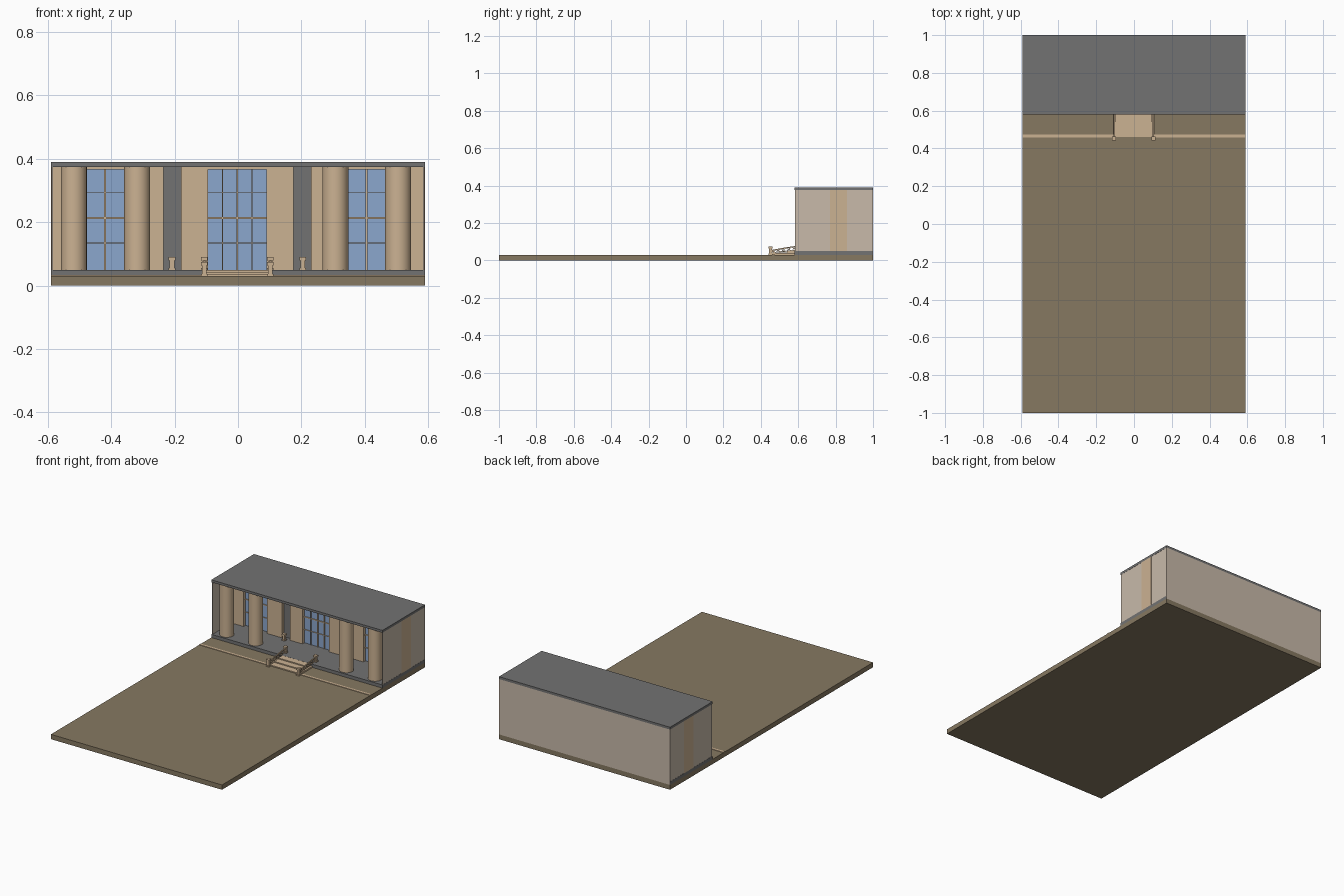
import bpy, math
from mathutils import Vector

cube = bpy.data.objects.get("Cube")
if cube:
    bpy.data.objects.remove(cube, do_unlink=True)


def material(name, r, g, b):
    m = bpy.data.materials.new(name)
    m.use_nodes = True
    m.diffuse_color = (r, g, b, 1)
    m.node_tree.nodes["Principled BSDF"].inputs["Base Color"].default_value = (r, g, b, 1)
    return m


EARTH = material("earth brown", 0.24, 0.19, 0.12)
GREY = material("slate grey", 0.17, 0.17, 0.17)
TAN = material("tan stone", 0.60, 0.445, 0.29)
PALE = material("pale plaster", 0.58, 0.49, 0.40)
BLUE = material("window blue", 0.26, 0.39, 0.61)


def box(name, x, y, z, mat):
    """Box from (min, max) pairs on each axis."""
    spans = (x, y, z)
    bpy.ops.mesh.primitive_cube_add(size=1, location=[(a + b) / 2 for a, b in spans])
    ob = bpy.context.object
    ob.scale = [b - a for a, b in spans]
    bpy.ops.object.transform_apply(location=False, rotation=False, scale=True)
    ob.name = name
    ob.data.materials.append(mat)
    return ob


def block(name, cx, cy, z, half, mat):
    return box(name, (cx - half, cx + half), (cy - half, cy + half), z, mat)


def cylinder(name, x, y, z0, z1, radius, mat):
    bpy.ops.mesh.primitive_cylinder_add(vertices=48, radius=radius, depth=z1 - z0,
                                        location=(x, y, (z0 + z1) / 2))
    ob = bpy.context.object
    ob.name = name
    ob.data.materials.append(mat)
    bpy.ops.object.shade_smooth_by_angle()


def bar(name, a, b, thick, mat):
    """Square bar running between two points."""
    a, b = Vector(a), Vector(b)
    bpy.ops.mesh.primitive_cube_add(size=1, location=(a + b) / 2)
    ob = bpy.context.object
    ob.scale = (thick, thick, (b - a).length)
    ob.rotation_euler = (b - a).to_track_quat("Z", "Y").to_euler()
    ob.name = name
    ob.data.materials.append(mat)


W = 0.59              # half width of the site
GROUND, FLOOR, EAVE = 0.03, 0.05, 0.375
FRONT, BACK = 0.58, 1.0
WALL = 0.77           # front face of the inner wall

# Ground, terrace and roof
box("ground", (-W, W), (-1, 1), (0, GROUND), EARTH)
box("terrace_floor", (-W, W), (FRONT, BACK - 0.002), (GROUND, FLOOR), GREY)
box("roof", (-W, W), (FRONT, BACK), (EAVE, 0.39), GREY)

# Thin outer walls
for side, name in ((-1, "right"), (1, "left")):
    box(name + "_side_wall", sorted((side * (W - 0.006), side * (W - 0.001))),
        (FRONT + 0.003, BACK - 0.003), (FLOOR, EAVE), PALE)
box("back_wall", (-W, W), (BACK - 0.006, BACK), (GROUND, EAVE), PALE)

# Inner wall made of piers with openings between them
piers = [(-W, -0.5), (-0.34, -0.235), (-0.18, -0.095),
         (0.09, 0.175), (0.23, 0.325), (0.485, W)]
for i, span in enumerate(piers):
    box(f"wall_pier_{i + 1}", span, (WALL, 0.86), (FLOOR, EAVE), TAN)


# Window with glass, lintel and glazing bars
def window(name, x0, x1, columns):
    head = EAVE - 0.008
    box(name + "_glass", (x0, x1), (WALL + 0.02, WALL + 0.028), (FLOOR, head), BLUE)
    box(name + "_lintel", (x0, x1), (WALL, 0.86), (head, EAVE), TAN)
    y = (WALL + 0.014, WALL + 0.021)
    for i in range(1, columns):
        x = x0 + (x1 - x0) * i / columns
        t = 0.003 if i * 2 == columns else 0.0015
        box(name + "_upright_bar", (x - t, x + t), y, (FLOOR, head), TAN)
    for i in range(1, 4):
        z = FLOOR + (head - FLOOR) * i / 4 + 0.005
        t = 0.0025 if i == 2 else 0.0012
        box(name + "_cross_bar", (x0, x1), y, (z - t, z + t), TAN)


window("right_window", -0.5, -0.34, 2)
window("centre_window", -0.095, 0.09, 4)
window("left_window", 0.325, 0.485, 2)

# Grey doors in the narrow openings
for name, x0, x1 in (("right_door", -0.235, -0.18), ("left_door", 0.175, 0.23)):
    box(name, (x0, x1), (WALL + 0.02, WALL + 0.035), (FLOOR, EAVE), GREY)

# Round porch columns
for i, x in enumerate((-0.518, -0.318, 0.307, 0.505)):
    cylinder(f"porch_column_{i + 1}", x, 0.63, FLOOR, EAVE, 0.041, TAN)

# Entrance steps
for i in range(3):
    box(f"entrance_step_{i + 1}", (-0.1, 0.096), (0.46 + 0.04 * i, FRONT),
        (GROUND, GROUND + 0.0065 * (i + 1)), TAN)


# Capped post with a narrow neck
def post(name, x, y, z0, h, half):
    block(name + "_base", x, y, (z0, z0 + 0.15 * h), half, TAN)
    block(name + "_shaft", x, y, (z0 + 0.15 * h, z0 + 0.75 * h), half * 0.7, TAN)
    block(name + "_cap", x, y, (z0 + 0.75 * h, z0 + h), half, TAN)


for side, x in (("right", -0.106), ("left", 0.102)):
    # Railing from the front post up to the terrace post
    y0, y1, n = 0.452, 0.62, 6
    post(side + "_front_post", x, y0, GROUND, 0.045, 0.0105)
    post(side + "_terrace_post", x, y1, FLOOR, 0.04, 0.0105)
    box(side + "_stair_curb", (x - 0.006, x + 0.006), (y0, FRONT), (GROUND, 0.039), TAN)

    def rail(t, top):
        z = 0.04 + 0.017 * t
        if top:
            z += 0.012 + 0.009 * math.sin(t * math.pi / 2)
        return (x, y0 + (y1 - y0) * t, z)

    for i in range(n):
        a, b = i / n, (i + 1) / n
        bar(side + "_top_rail", rail(a, True), rail(b, True), 0.006, TAN)
        bar(side + "_bottom_rail", rail(a, False), rail(b, False), 0.004, TAN)
        bar(side + "_lattice_up", rail(a, False), rail(b, True), 0.003, TAN)
        bar(side + "_lattice_down", rail(a, True), rail(b, False), 0.003, TAN)

# Small posts before the doors
for side, x in (("right", -0.208), ("left", 0.204)):
    post(side + "_door_post", x, 0.752, FLOOR, 0.04, 0.0105)

# Low kerb across the ground
for name, span in (("right_kerb", (-W, -0.106)), ("left_kerb", (0.102, W))):
    box(name, span, (0.459, 0.474), (GROUND, GROUND + 0.003), TAN)
